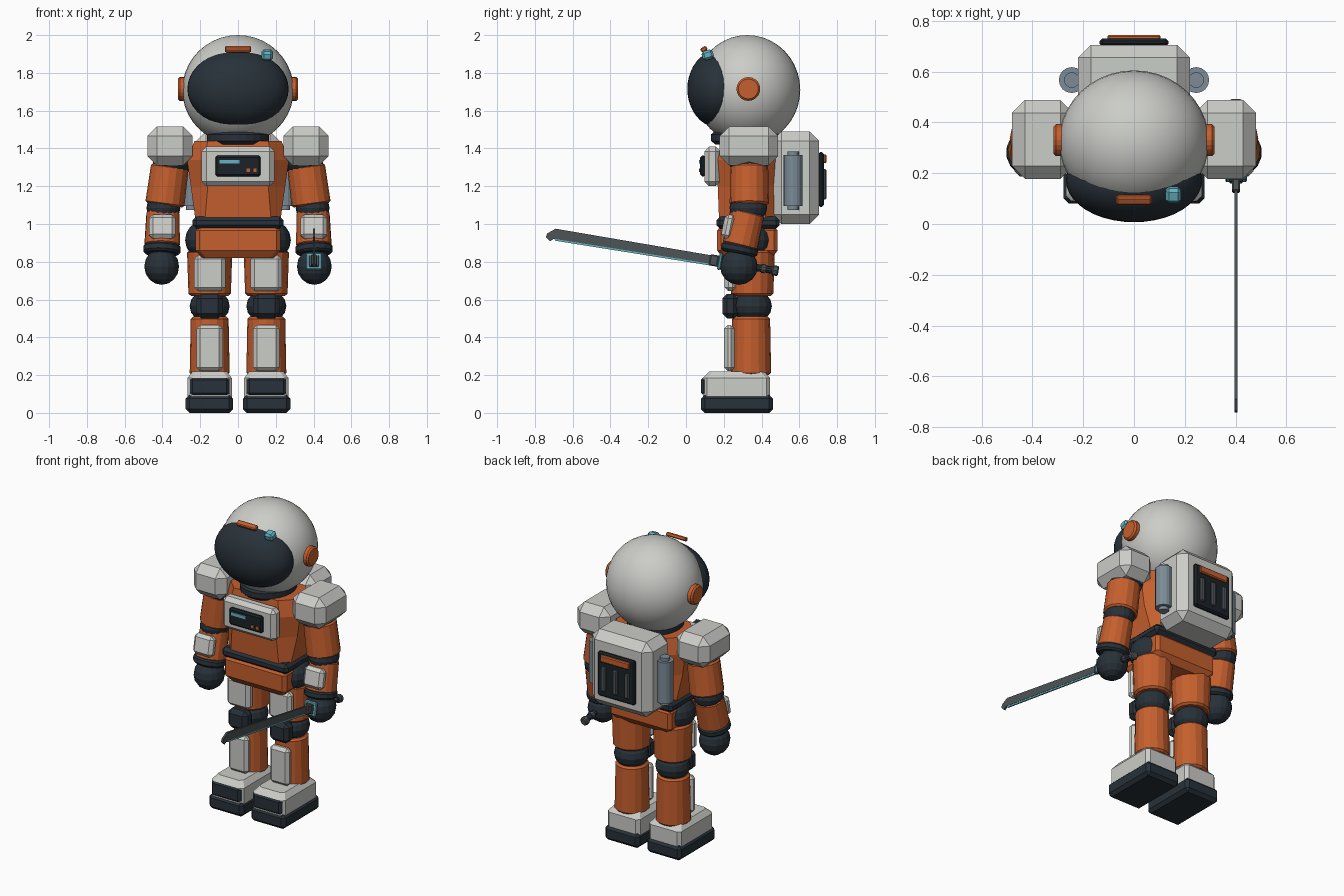
import bpy, bmesh, math
from mathutils import Vector, Matrix

old = bpy.data.objects.get("Cube")
if old:
    bpy.data.objects.remove(old, do_unlink=True)


def material(name, r, g, b):
    m = bpy.data.materials.new(name)
    m.use_nodes = True
    m.diffuse_color = (r, g, b, 1)
    m.node_tree.nodes["Principled BSDF"].inputs["Base Color"].default_value = (r, g, b, 1)
    return m


WHITE = material("shell white", 0.60, 0.61, 0.58)
ORANGE = material("suit orange", 0.56, 0.115, 0.027)
DARK = material("dark rubber", 0.021, 0.031, 0.041)
BLACK = material("panel black", 0.011, 0.016, 0.021)
STEEL = material("tank steel", 0.20, 0.26, 0.31)
METAL = material("blade metal", 0.075, 0.087, 0.095)
CYAN = material("cyan light", 0.13, 0.45, 0.54)


def finish(name, bm, mat, smooth=False):
    bmesh.ops.recalc_face_normals(bm, faces=bm.faces)
    me = bpy.data.meshes.new(name)
    for f in bm.faces:
        f.smooth = smooth
    bm.to_mesh(me)
    bm.free()
    me.materials.append(mat)
    ob = bpy.data.objects.new(name, me)
    bpy.context.scene.collection.objects.link(ob)
    return ob


def bevel(bm, edges, width, segments=1):
    if width:
        bmesh.ops.bevel(bm, geom=edges, offset=width, segments=segments,
                        affect='EDGES', clamp_overlap=True)


def box(name, centre, size, mat, chamfer=0.0, tilt=0.0):
    bm = bmesh.new()
    bmesh.ops.create_cube(bm, size=1)
    bmesh.ops.scale(bm, vec=size, verts=bm.verts)
    bevel(bm, bm.edges[:], chamfer)
    ob = finish(name, bm, mat)
    ob.location = centre
    ob.rotation_euler.x = tilt
    return ob


def tube(name, start, end, radius, mat, chamfer=0.0, sides=16, end_radius=None, segments=1):
    a, b = Vector(start), Vector(end)
    bm = bmesh.new()
    bmesh.ops.create_cone(bm, cap_ends=True, segments=sides, radius1=radius,
                          radius2=end_radius or radius, depth=(b - a).length)
    bevel(bm, [e for e in bm.edges if any(len(f.verts) > 4 for f in e.link_faces)],
          chamfer, segments)
    ob = finish(name, bm, mat)
    ob.location = (a + b) / 2
    ob.rotation_euler = (b - a).to_track_quat('Z', 'Y').to_euler()
    return ob


def ball(name, centre, radii, mat, sides=16, smooth=False):
    bm = bmesh.new()
    bmesh.ops.create_uvsphere(bm, u_segments=sides, v_segments=sides // 2, radius=1)
    bmesh.ops.scale(bm, vec=radii, verts=bm.verts)
    ob = finish(name, bm, mat, smooth)
    ob.location = centre
    return ob


def loft(name, y, rings, mat):
    # each ring: height, half width, half depth, corner cut
    bm = bmesh.new()
    loops = []
    for z, w, d, c in rings:
        pts = [(w, c - d), (w, d - c), (w - c, d), (c - w, d),
               (-w, d - c), (-w, c - d), (c - w, -d), (w - c, -d)]
        loops.append([bm.verts.new((px, py + y, z)) for px, py in pts])
    for lo, hi in zip(loops, loops[1:]):
        for i in range(8):
            j = (i + 1) % 8
            bm.faces.new((lo[i], lo[j], hi[j], hi[i]))
    bm.faces.new(loops[0])
    bm.faces.new(loops[-1])
    return finish(name, bm, mat)


def slab(name, outline, x, thick, mat):
    # side outline (y, z) given a thickness along x
    bm = bmesh.new()
    face = bm.faces.new([bm.verts.new((x - thick / 2, y, z)) for y, z in outline])
    ext = bmesh.ops.extrude_face_region(bm, geom=[face])["geom"]
    bmesh.ops.translate(bm, vec=(thick, 0, 0),
                        verts=[v for v in ext if isinstance(v, bmesh.types.BMVert)])
    return finish(name, bm, mat)


# Helmet
ball("helmet", (0, 0.325, 1.71), (0.295, 0.28, 0.29), WHITE, 40, True)
ball("visor", (0, 0.172, 1.715), (0.268, 0.165, 0.205), DARK, 40, True)
box("visor_strip", (0, 0.095, 1.925), (0.14, 0.035, 0.025), ORANGE, 0.006, 0.5)
box("helmet_lamp", (0.155, 0.115, 1.895), (0.06, 0.06, 0.05), CYAN, 0.012, 0.3)
tube("neck_ring", (0, 0.315, 1.42), (0, 0.315, 1.495), 0.165, DARK, 0.02, 24).scale.y = 1.1

# Torso, belt and pelvis
loft("torso", 0.325, [(1.02, 0.225, 0.15, 0.05), (1.2, 0.25, 0.157, 0.09),
                      (1.34, 0.27, 0.157, 0.09), (1.44, 0.23, 0.14, 0.07)], ORANGE)
box("chest_panel", (0, 0.14, 1.305), (0.385, 0.085, 0.21), WHITE, 0.025)
box("chest_display", (0, 0.09, 1.307), (0.24, 0.03, 0.11), BLACK, 0.01)
box("display_bar", (-0.045, 0.073, 1.33), (0.105, 0.008, 0.02), CYAN)
for x in (0.055, 0.09):
    box("display_button", (x, 0.073, 1.285), (0.018, 0.008, 0.018), ORANGE)
box("belt", (0, 0.328, 1.007), (0.48, 0.335, 0.065), DARK, 0.02)
loft("pelvis", 0.325, [(0.82, 0.19, 0.13, 0.02), (0.86, 0.225, 0.16, 0.02),
                       (0.965, 0.225, 0.16, 0.02), (0.985, 0.21, 0.145, 0.02)], ORANGE)

# Backpack
box("backpack", (0, 0.58, 1.245), (0.44, 0.25, 0.49), WHITE, 0.05)
box("vent_plate", (0, 0.715, 1.235), (0.27, 0.03, 0.29), BLACK, 0.01)
box("vent_strip", (0, 0.735, 1.345), (0.21, 0.02, 0.045), ORANGE, 0.006)
for x in (-0.085, 0, 0.085):
    box("vent_bar", (x, 0.733, 1.21), (0.032, 0.022, 0.16), METAL, 0.006)

for s, side in ((1, "left"), (-1, "right")):
    # Helmet sides and tanks
    tube(side + "_ear_cap", (s * 0.27, 0.33, 1.715), (s * 0.318, 0.33, 1.715),
         0.063, ORANGE, 0.01, 20)
    tube(side + "_tank", (s * 0.245, 0.567, 1.075), (s * 0.245, 0.567, 1.385),
         0.051, STEEL, 0.02, 16, segments=2)

    # Arm
    box(side + "_shoulder_pad", (s * 0.36, 0.333, 1.413), (0.24, 0.31, 0.205), WHITE, 0.05)
    ball(side + "_shoulder_joint", (s * 0.345, 0.333, 1.35), (0.11, 0.11, 0.105), DARK)
    tube(side + "_upper_arm", (s * 0.36, 0.335, 1.31), (s * 0.388, 0.335, 1.1),
         0.1, ORANGE, 0.01, end_radius=0.104)
    ball(side + "_elbow", (s * 0.395, 0.33, 1.085), (0.09, 0.1, 0.08), DARK)
    tube(side + "_forearm", (s * 0.397, 0.33, 1.065), (s * 0.402, 0.285, 0.88),
         0.088, ORANGE, 0.01, end_radius=0.095)
    box(side + "_forearm_pad", (s * 0.4, 0.225, 0.985), (0.14, 0.06, 0.13), WHITE, 0.02, -0.2)
    tube(side + "_cuff", (s * 0.402, 0.288, 0.89), (s * 0.404, 0.278, 0.842),
         0.1, DARK, 0.012)
    ball(side + "_glove", (s * 0.404, 0.28, 0.775), (0.092, 0.1, 0.097), DARK)

    # Leg
    x = s * 0.15
    ball(side + "_hip", (s * 0.185, 0.335, 0.915), (0.095, 0.115, 0.1), DARK)
    tube(side + "_thigh", (x, 0.35, 0.62), (x, 0.35, 0.86), 0.112, ORANGE, 0.012,
         end_radius=0.12)
    box(side + "_thigh_pad", (x, 0.235, 0.74), (0.165, 0.06, 0.19), WHITE, 0.02)
    ball(side + "_knee", (x, 0.35, 0.565), (0.106, 0.105, 0.09), DARK)
    box(side + "_knee_pad", (x, 0.235, 0.565), (0.14, 0.085, 0.13), DARK, 0.025)
    tube(side + "_shin", (x, 0.345, 0.2), (x, 0.345, 0.51), 0.106, ORANGE, 0.012,
         end_radius=0.1)
    box(side + "_shin_pad", (x, 0.23, 0.343), (0.14, 0.055, 0.245), WHITE, 0.02)
    boot = loft(side + "_boot", 0.268, [(0.08, 0.117, 0.178, 0.02), (0.185, 0.117, 0.178, 0.02),
                                        (0.22, 0.09, 0.145, 0.02)], WHITE)
    boot.location.x = x
    box(side + "_toe_cap", (x, 0.1, 0.14), (0.21, 0.04, 0.1), DARK, 0.015)
    box(side + "_sole", (x + s * 0.002, 0.27, 0.048), (0.25, 0.38, 0.096), DARK, 0.02)

# Blade held in the left hand
HX = 0.402
TILT = -math.atan(0.166)


def along(y):
    return (HX, y, 0.81 - (y - 0.13) * 0.166)


slab("blade", [(0.14, 0.833), (-0.69, 0.975), (-0.735, 0.95), (-0.742, 0.93),
               (-0.72, 0.908), (-0.7, 0.922), (0.14, 0.788)], HX, 0.012, METAL)
slab("blade_glow_edge", [(0.13, 0.792), (-0.7, 0.924), (-0.69, 0.911), (0.13, 0.78)],
     HX, 0.009, CYAN)
box("blade_collar", along(0.15), (0.032, 0.05, 0.06), METAL, 0.006, TILT)
box("guard", along(0.18), (0.085, 0.018, 0.09), CYAN, 0.005, TILT)
box("guard_plate", along(0.17), (0.052, 0.012, 0.062), METAL, 0.003, TILT)
tube("grip", along(0.18), along(0.47), 0.019, DARK, sides=10)
tube("grip_ring", along(0.40), along(0.42), 0.024, METAL, sides=10)
tube("pommel", along(0.455), along(0.49), 0.027, METAL, 0.006, 8)
